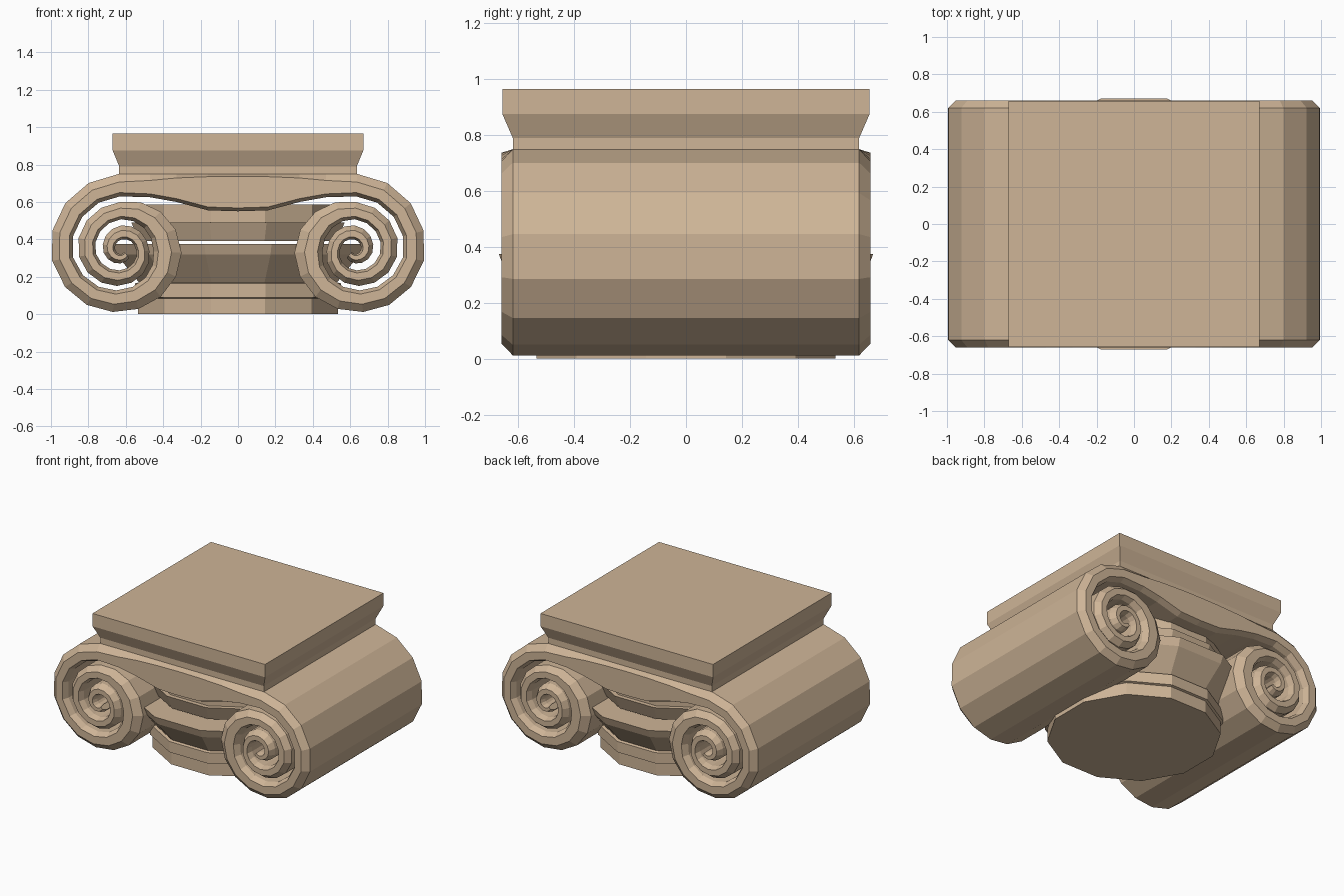
import bpy, bmesh
from math import cos, sin, radians, pi

old = bpy.data.objects.get("Cube")
if old:
    bpy.data.objects.remove(old, do_unlink=True)

stone = bpy.data.materials.new("tan stone")
stone.use_nodes = True
stone.diffuse_color = (0.62, 0.46, 0.31, 1)
stone.node_tree.nodes["Principled BSDF"].inputs["Base Color"].default_value = (0.62, 0.46, 0.31, 1)


def skin(name, loops):
    """Join a row of closed cross-sections into a capped solid."""
    bm = bmesh.new()
    rows = [[bm.verts.new(p) for p in loop] for loop in loops]
    for a, b in zip(rows, rows[1:]):
        for i in range(len(a)):
            j = (i + 1) % len(a)
            bm.faces.new((a[i], a[j], b[j], b[i]))
    bm.faces.new(rows[0][::-1])
    bm.faces.new(rows[-1])
    bmesh.ops.recalc_face_normals(bm, faces=bm.faces)
    mesh = bpy.data.meshes.new(name)
    bm.to_mesh(mesh)
    bm.free()
    mesh.materials.append(stone)
    obj = bpy.data.objects.new(name, mesh)
    bpy.context.collection.objects.link(obj)
    return obj


def drum(name, profile, sides=12):
    """Stack of regular polygons; radius is measured to the flat sides."""
    loops = []
    for r, z in profile:
        c = r / cos(pi / sides)
        turn = [2 * pi * (i + 0.5) / sides for i in range(sides)]
        loops.append([(c * cos(t), c * sin(t), z) for t in turn])
    return skin(name, loops)


def sample(values, t):
    i = min(int(t), len(values) - 2)
    return values[i] + (values[i + 1] - values[i]) * (t - i)


# Abacus slab with flared lower edge
abacus = [(0.635, 0.62, 0.745), (0.635, 0.62, 0.79), (0.67, 0.657, 0.875), (0.67, 0.657, 0.965)]
skin("abacus", [[(-x, -y, z), (x, -y, z), (x, y, z), (-x, y, z)] for x, y, z in abacus])

# Column neck, bowl and collar under the scroll band
drum("bowl", [(0.535, 0), (0.535, 0.085), (0.55, 0.09), (0.55, 0.165),
              (0.53, 0.17), (0.65, 0.32), (0.67, 0.375)])
drum("collar", [(0.53, 0.392), (0.57, 0.49), (0.54, 0.49), (0.54, 0.585)])

# Scroll band: stations of outer point, inner point, outer and inner chamfer
stations = []
for x, low, cut in [(0, 0.55, 0.013), (0.16, 0.555, 0.015), (0.33, 0.6, 0.022), (0.47, 0.625, 0.035)]:
    stations.append(((x, 0.75), (x, low), cut, 0.018))

# Spiral radii at each quarter turn
CX, CZ = 0.617, 0.345
outer = [0.405, 0.385, 0.33, 0.315, 0.255, 0.24, 0.19, 0.14, 0.13, 0.105, 0.07, 0.035]
inner = [0.285, 0.272, 0.213, 0.163, 0.163, 0.147, 0.107, 0.07, 0.055, 0.04, 0.02, 0.01]
STEP = 24
for k in range(40):
    a = radians(87 - STEP * k)
    ro, ri = (sample(v, STEP * k / 90) for v in (outer, inner))
    thick = ro - ri
    stations.append(((CX + ro * cos(a), CZ + ro * sin(a)), (CX + ri * cos(a), CZ + ri * sin(a)),
                     0.36 * thick, 0.17 * thick))


def section(station, side):
    """Chamfered rectangle running from front to back."""
    o, i, co, ci = station
    d = ((o[0] - i[0]) ** 2 + (o[1] - i[1]) ** 2) ** 0.5

    def at(dist):
        f = dist / d
        return side * (o[0] + (i[0] - o[0]) * f), o[1] + (i[1] - o[1]) * f

    ring = [(co, -0.66), (0, -0.62), (0, 0.62), (co, 0.66),
            (d - ci, 0.66), (d, 0.62), (d, -0.62), (d - ci, -0.66)]
    return [(at(s)[0], y, at(s)[1]) for s, y in ring]


left = [section(s, 1) for s in stations]
right = [section(s, -1) for s in stations[:0:-1]]
skin("scroll_band", right + left)
